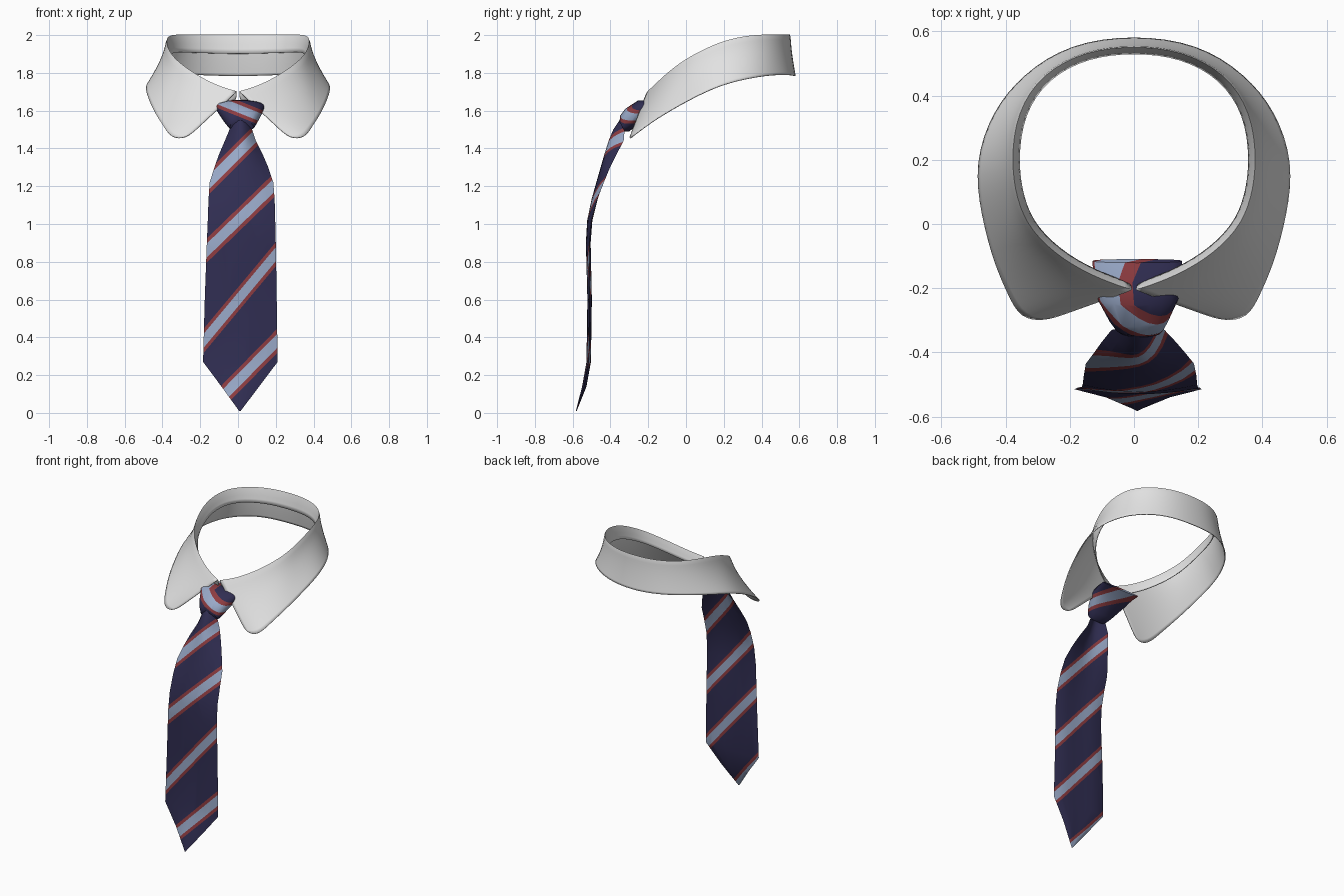
import bpy, bmesh, math
from mathutils import Vector

if "Cube" in bpy.data.objects:
    bpy.data.objects.remove(bpy.data.objects["Cube"])


def material(name, rgb):
    m = bpy.data.materials.new(name)
    m.diffuse_color = (*rgb, 1)
    m.use_nodes = True
    m.node_tree.nodes["Principled BSDF"].inputs["Base Color"].default_value = m.diffuse_color
    return m


WHITE = material("collar_white", (0.76, 0.76, 0.76))
NAVY = material("tie_navy", (0.030, 0.027, 0.085))
BLUE = material("stripe_light_blue", (0.32, 0.40, 0.58))
RED = material("stripe_red", (0.27, 0.045, 0.052))


def finish(name, bm, mats, angle=40):
    me = bpy.data.meshes.new(name)
    bm.to_mesh(me)
    bm.free()
    ob = bpy.data.objects.new(name, me)
    bpy.context.collection.objects.link(ob)
    for m in mats:
        me.materials.append(m)
    bpy.ops.object.select_all(action='DESELECT')
    ob.select_set(True)
    bpy.context.view_layer.objects.active = ob
    bpy.ops.object.shade_smooth_by_angle(angle=math.radians(angle))
    return ob


def loft(bm, rows, closed):
    """Skin a list of equally long point rows; closed rows get end caps."""
    vs = [[bm.verts.new(p) for p in r] for r in rows]
    n = len(rows[0])
    for a, b in zip(vs, vs[1:]):
        for i in range(n if closed else n - 1):
            j = (i + 1) % n
            bm.faces.new((a[i], a[j], b[j], b[i]))
    if closed:
        bm.faces.new(vs[0])
        bm.faces.new(vs[-1])
    bmesh.ops.recalc_face_normals(bm, faces=bm.faces)
    return vs


def paint_stripes(bm, stripes, inner, outer, side):
    """Cut slanted bands (height at x=0, slope) into faces on one side and colour them."""
    def chosen():
        bm.normal_update()
        return [f for f in bm.faces if side == 0 or f.normal.y * side > 0]
    for z0, s in stripes:
        for off in (-outer, -inner, inner, outer):
            fs = chosen()
            geom = fs + list({e for f in fs for e in f.edges}) + list({v for f in fs for v in f.verts})
            bmesh.ops.bisect_plane(bm, geom=geom, dist=1e-5,
                                   plane_co=(0, 0, z0 + off), plane_no=Vector((-s, 0, 1)).normalized())
    for f in chosen():
        c = f.calc_center_median()
        d = min(abs(c.z - z0 - s * c.x) for z0, s in stripes)
        f.material_index = 1 if d < inner else 2 if d < outer else 0


# Collar: fold line and outer edge of one half, from the back centre to the front
fold = [(0, .555, 2), (.15, .54, 2), (.285, .47, 2), (.365, .35, 2), (.383, .2, 1.97),
        (.367, .08, 1.915), (.325, -.02, 1.86), (.22, -.115, 1.785), (.10, -.175, 1.725), (.008, -.205, 1.70)]
edge = [(0, .587, 1.78), (.2, .56, 1.79), (.345, .465, 1.79), (.44, .35, 1.775), (.495, .19, 1.74),
        (.475, .03, 1.665), (.435, -.12, 1.58), (.395, -.21, 1.52), (.355, -.295, 1.455), (.275, -.30, 1.45)]
bend = [1.5] * 6 + [1.35, 1.2, 1.1, 1.0]

half = []
for i, (a, b) in enumerate(zip(fold, edge)):
    a, b = Vector(a), Vector(b)
    drop = 0.10 - 0.004 * i
    col = [Vector((a.x * .95, .18 + (a.y - .18) * .95, a.z - drop)), a]
    for f in (.25, .5, .75, 1):
        p = a.lerp(b, f ** bend[i])
        p.z = a.z + (b.z - a.z) * f
        col.append(p)
    half.append(col)
mirrored = [[Vector((-p.x, p.y, p.z)) for p in c] for c in reversed(half[1:])]

bm = bmesh.new()
grid = loft(bm, mirrored + half, closed=False)
if sum(f.normal.z for f in bm.faces) < 0:
    bmesh.ops.reverse_faces(bm, faces=bm.faces)
crease = bm.edges.layers.float.new("crease_edge")
for a, b in zip(grid, grid[1:]):
    bm.edges.get((a[1], b[1]))[crease] = 1.0
collar = finish("collar", bm, [WHITE], 60)
sub = collar.modifiers.new("smooth", 'SUBSURF')
sub.levels = sub.render_levels = 2
sol = collar.modifiers.new("cloth", 'SOLIDIFY')
sol.thickness, sol.offset = 0.006, 0

# Tie blade: height, left, right, front y, how far the edges fall back
sections = [(.01, .006, .014, -.583, .003), (.14, -.088, .112, -.55, .01), (.27, -.185, .21, -.527, .012),
            (.6, -.176, .205, -.522, .012), (.9, -.165, .2, -.53, .018), (1.02, -.16, .197, -.523, .022),
            (1.13, -.156, .194, -.50, .03), (1.22, -.15, .187, -.475, .04), (1.30, -.125, .16, -.452, .05),
            (1.37, -.10, .13, -.432, .065), (1.44, -.07, .095, -.41, .08), (1.50, -.045, .075, -.385, .06),
            (1.56, -.035, .06, -.345, .04)]
COLS = 8
rows = []
for z, l, r, y, fall in sections:
    th = 0.022 if z > .1 else .004
    us = [-1 + 2 * k / COLS for k in range(COLS + 1)]
    mid, hw = (l + r) / 2, (r - l) / 2
    front = [(mid + hw * u, y + fall * u * u, z) for u in us]
    back = [(mid + hw * u, y + fall * u * u + th * (1 - u ** 4), z) for u in reversed(us[1:-1])]
    rows.append(front + back)
bm = bmesh.new()
loft(bm, rows, closed=True)
paint_stripes(bm, [(.17, 1.02), (.60, 1.2), (1.02, .97), (1.375, 1.0)], .037, .064, -1)
paint_stripes(bm, [(.03, -1.18), (.51, -1.18), (.90, -1.18), (1.30, -1.18)], .037, .064, 1)
finish("tie_blade", bm, [NAVY, BLUE, RED])

# Tie knot: tilted rounded rings from behind the collar down to the blade (x, y, z, half width, half depth)
rings = [(.01, -.115, 1.635, .14, .012), (.01, -.17, 1.63, .135, .03), (.012, -.23, 1.612, .128, .048),
         (.015, -.295, 1.562, .095, .055), (.018, -.325, 1.532, .075, .048), (.02, -.338, 1.515, .062, .03)]
rows = []
for x, y, z, hw, hh in rings:
    row = []
    for k in range(20):
        t = 2 * math.pi * k / 20
        c, s = math.cos(t), math.sin(t)
        h = hh * math.copysign(abs(s) ** .8, s)
        row.append((x + hw * c, y - .48 * h, z + .88 * h))
    rows.append(row)
bm = bmesh.new()
loft(bm, rows, closed=True)
paint_stripes(bm, [(1.612, -.4)], .022, .042, 0)
finish("tie_knot", bm, [NAVY, BLUE, RED])
